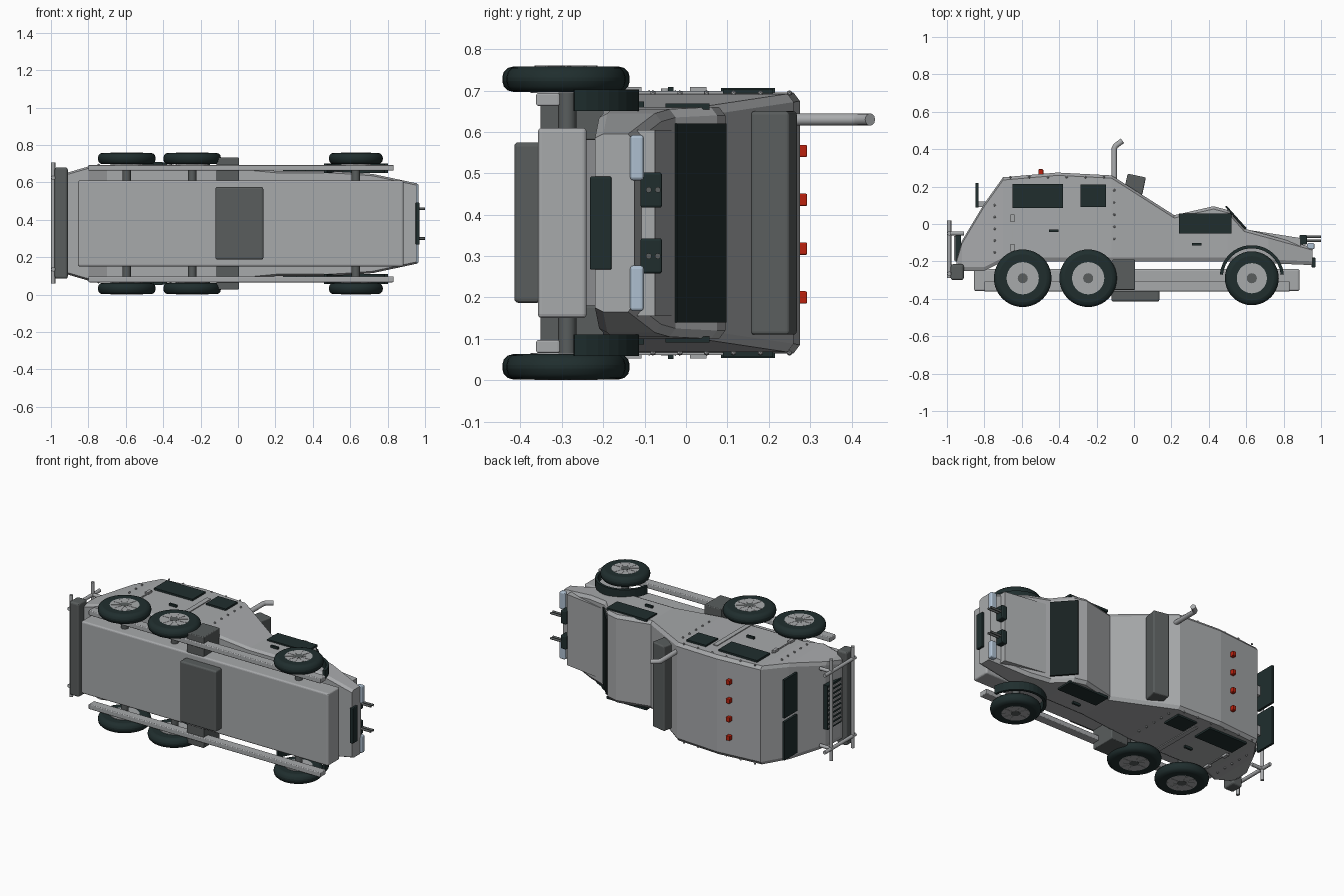
import bpy, bmesh, math
from mathutils import Vector

old = bpy.data.objects.get("Cube")
if old:
    bpy.data.objects.remove(old, do_unlink=True)

MID = 0.38          # centre plane of the vehicle, which lies on its side
SIDES = (("left", -1), ("right", 1))


def material(name, r, g, b):
    m = bpy.data.materials.new(name)
    m.use_nodes = True
    m.diffuse_color = (r, g, b, 1)
    m.node_tree.nodes["Principled BSDF"].inputs["Base Color"].default_value = (r, g, b, 1)
    return m


BODY = material("body grey", 0.39, 0.40, 0.41)
DARK = material("dark grey", 0.10, 0.11, 0.11)
BLACK = material("rubber black", 0.014, 0.027, 0.027)
GLASS = material("windscreen black", 0.009, 0.015, 0.015)
RED = material("signal red", 0.50, 0.015, 0.004)
BLUE = material("lamp pale blue", 0.42, 0.52, 0.63)


def finish(bm, name, mat, bevel=0, smooth=False):
    bmesh.ops.recalc_face_normals(bm, faces=bm.faces)
    mesh = bpy.data.meshes.new(name)
    bm.to_mesh(mesh)
    bm.free()
    mesh.materials.append(mat)
    ob = bpy.data.objects.new(name, mesh)
    bpy.context.collection.objects.link(ob)
    if smooth:
        bpy.ops.object.select_all(action="DESELECT")
        ob.select_set(True)
        bpy.context.view_layer.objects.active = ob
        bpy.ops.object.shade_smooth_by_angle(angle=math.radians(40))
    if bevel:
        mod = ob.modifiers.new("bevel", "BEVEL")
        mod.width, mod.segments = bevel, 3
    return ob


def box(name, xs, ys, zs, mat, turn=0, bevel=0):
    """Box from its x, y and z ranges, turned about z in degrees."""
    bm = bmesh.new()
    bmesh.ops.create_cube(bm, size=1)
    for v in bm.verts:
        v.co = [v.co[i] * (r[1] - r[0]) for i, r in enumerate((xs, ys, zs))]
    ob = finish(bm, name, mat, bevel)
    ob.location = [sum(r) / 2 for r in (xs, ys, zs)]
    ob.rotation_euler.z = math.radians(turn)
    return ob


def rod(name, a, b, radius, mat, bevel=0, sides=16):
    a, b = Vector(a), Vector(b)
    bm = bmesh.new()
    bmesh.ops.create_cone(bm, cap_ends=True, segments=sides, radius1=radius,
                          radius2=radius, depth=(b - a).length)
    ob = finish(bm, name, mat, bevel, True)
    ob.location = (a + b) / 2
    ob.rotation_euler = (b - a).to_track_quat("Z", "Y").to_euler()
    return ob


def side(s, near, far):
    """z range on one side, from distances to the centre plane."""
    return sorted((MID + s * near, MID + s * far))


def prism(name, points, zs, mat):
    bm = bmesh.new()
    ends = [[bm.verts.new((x, y, z)) for x, y in points] for z in zs]
    bm.faces.new(ends[0])
    bm.faces.new(ends[1])
    for i in range(len(points)):
        j = (i + 1) % len(points)
        bm.faces.new((ends[0][i], ends[0][j], ends[1][j], ends[1][i]))
    return finish(bm, name, mat)


# Armoured hull: stations of length, underside, roof and half width
stations = [(-.95, -.23, -.19, .25), (-.92, -.25, -.09, .27), (-.80, -.25, .11, .305),
            (-.70, -.20, .25, .313), (-.41, -.20, .275, .315), (-.12, -.20, .26, .312),
            (.215, -.20, .047, .28), (.425, -.20, .095, .28), (.50, -.20, .075, .28),
            (.59, -.20, -.025, .275), (.72, -.21, -.06, .265), (.955, -.22, -.125, .215)]
bm = bmesh.new()
rings = []
for x, low, top, w in stations:
    half = [(low, w - .01), (low + .02, w), (top - .015, w), (top, w - .02)]
    ring = half + [(y, -h) for y, h in reversed(half)]
    rings.append([bm.verts.new((x, y, MID + h)) for y, h in ring])
for r, q in zip(rings, rings[1:]):
    for i in range(8):
        j = (i + 1) % 8
        bm.faces.new((r[i], r[j], q[j], q[i]))
bm.faces.new(rings[0])
bm.faces.new(rings[-1])
finish(bm, "hull", BODY)

# Chassis, belly box and rear bumper
box("chassis", (-.855, .885), (-.358, -.24), (.15, .61), BODY, bevel=.01)
box("belly_box", (-.12, .135), (-.415, -.35), (.187, .575), DARK, bevel=.01)
box("rear_bumper", (-.98, -.91), (-.30, -.215), (.085, .68), DARK, bevel=.012)

# Hood panel, nose plate and windscreen
prism("hood_panel", [(.60, -.03), (.89, -.075), (.89, -.12), (.60, -.07)], (.155, .605), BODY)
box("nose_plate", (.95, .97), (-.232, -.18), (.267, .492), BLACK, bevel=.004)
prism("windscreen", [(.487, .092), (.495, .098), (.602, -.022), (.592, -.03)], (.14, .62), GLASS)

# Roof cowl, exhaust stack and signal lamps
box("roof_cowl", (-.045, .055), (.165, .26), (.11, .65), DARK, turn=-12, bevel=.008)
curve = bpy.data.curves.new("exhaust_stack", "CURVE")
curve.dimensions = "3D"
curve.bevel_depth = .015
curve.use_fill_caps = True
path = curve.splines.new("POLY")
path.points.add(3)
for p, (x, y) in zip(path.points, [(-.105, .18), (-.105, .405), (-.098, .418), (-.062, .445)]):
    p.co = (x, y, .63, 1)
curve.materials.append(BODY)
bpy.context.collection.objects.link(bpy.data.objects.new("exhaust_stack", curve))
for i in range(4):
    z = .2 + i * .118
    box("roof_lamp", (-.51, -.485), (.262, .293), (z - .015, z + .015), RED, bevel=.004)

# Rear grille with slats
box("rear_grille", (-.955, -.925), (-.20, -.06), (.24, .52), BLACK)
for i in range(9):
    z = .26 + i * .03
    box("grille_slat", (-.962, -.95), (-.195, -.065), (z - .006, z + .006), BODY)

# Rear guard frame
for y in (-.05, -.265):
    rod("guard_bar", (-.988, y, .06), (-.988, y, .705), .011, BODY)

for label, s in SIDES:
    def z_at(d):
        return MID + s * d

    rod(label + "_guard_post", (-.988, -.29, z_at(.245)), (-.988, .02, z_at(.245)), .011, BODY)
    for y in (-.05, -.265):
        rod(label + "_guard_stub", (-.988, y, z_at(.245)), (-.91, y, z_at(.245)), .011, BODY)

    # Rails, step boxes and rear windows
    box(label + "_side_rail", (-.80, .832), (-.362, -.305), side(s, .283, .314), BODY, bevel=.005)
    box(label + "_step_box", (-.115, .005), (-.352, -.19), side(s, .2, .353), DARK, bevel=.005)
    box(label + "_rear_window", (-.847, -.832), (.088, .22), side(s, .012, .255), BLACK)
    box(label + "_rear_window_mount", (-.835, -.74), (.09, .12), side(s, .1, .16), BODY)

    # Side windows, handles and door trim
    for part, xs, ys, d in (("rear_side_window", (-.65, -.38), (.085, .215), .317),
                            ("middle_side_window", (-.287, -.15), (.09, .21), .315),
                            ("front_side_window", (.24, .52), (-.05, .057), .28),
                            ("rear_handle", (-.455, -.405), (-.043, -.03), .32),
                            ("front_handle", (.31, .36), (-.115, -.102), .285)):
        box(f"{label}_{part}", xs, ys, side(s, d - .006, d + .009), BLACK)
    box(label + "_door_post", (-.335, -.305), (-.20, .165), side(s, .30, .319), BODY)
    box(label + "_door_seam", (-.653, -.645), (-.20, .06), side(s, .30, .318), BODY)
    for y in (.03, -.127):
        box(label + "_hinge", (-.66, -.64), (y - .02, y + .02), side(s, .30, .328), BODY)

    # Rivets along the roof edge and panel joints
    rivets = [(-.66 + i * .1, .25) for i in range(6)]
    rivets += [(-.745, .1 - i * .063) for i in range(5)]
    rivets += [(-.105, .18 - i * .065) for i in range(5)]
    bm = bmesh.new()
    for x, y in rivets:
        new = bmesh.ops.create_icosphere(bm, subdivisions=1, radius=.007)["verts"]
        bmesh.ops.translate(bm, verts=new, vec=(x, y, z_at(.314)))
    finish(bm, label + "_rivets", BODY, smooth=True)

    # Headlights and front lamp housings with prongs
    box(label + "_headlight", (.925, .965), (-.135, -.102), side(s, .103, .213), BLUE, bevel=.008)
    box(label + "_lamp_housing", (.885, .925), (-.11, -.058), side(s, .037, .122), BLACK, bevel=.006)
    for y in (-.068, -.09):
        rod(label + "_lamp_prong", (.90, y, z_at(.08)), (1.0, y, z_at(.08)), .007, DARK)

    # Front wheel arch
    arc = [math.radians(a) for a in range(5, 176, 10)]
    ring = [(.63 + r * math.cos(a), -.285 + r * math.sin(a))
            for r, angles in ((.172, arc), (.155, arc[::-1])) for a in angles]
    prism(label + "_wheel_arch", ring, side(s, .27, .322), BLACK)

    # Wheels
    for part, x, r in (("rear", -.595, .154), ("middle", -.245, .154), ("front", .63, .144)):
        name = f"{label}_{part}"
        y = -.29
        rod(name + "_tyre", (x, y, z_at(.317)), (x, y, z_at(.378)), r, BLACK, .026, 40)
        rod(name + "_rim", (x, y, z_at(.314)), (x, y, z_at(.3785)), r * .56, BODY, 0, 32)
        rod(name + "_hub", (x, y, z_at(.36)), (x, y, z_at(.38)), .027, DARK)
        for i in range(10):
            a = i * math.tau / 10
            cx, cy = x + .053 * math.cos(a), y + .053 * math.sin(a)
            box(name + "_spoke", (cx - .026, cx + .026), (cy - .004, cy + .004),
                side(s, .37, .38), BODY, turn=math.degrees(a))

# Axles
for x in (-.595, -.245, .63):
    rod("axle", (x, -.287, .06), (x, -.287, .70), .022, DARK)
